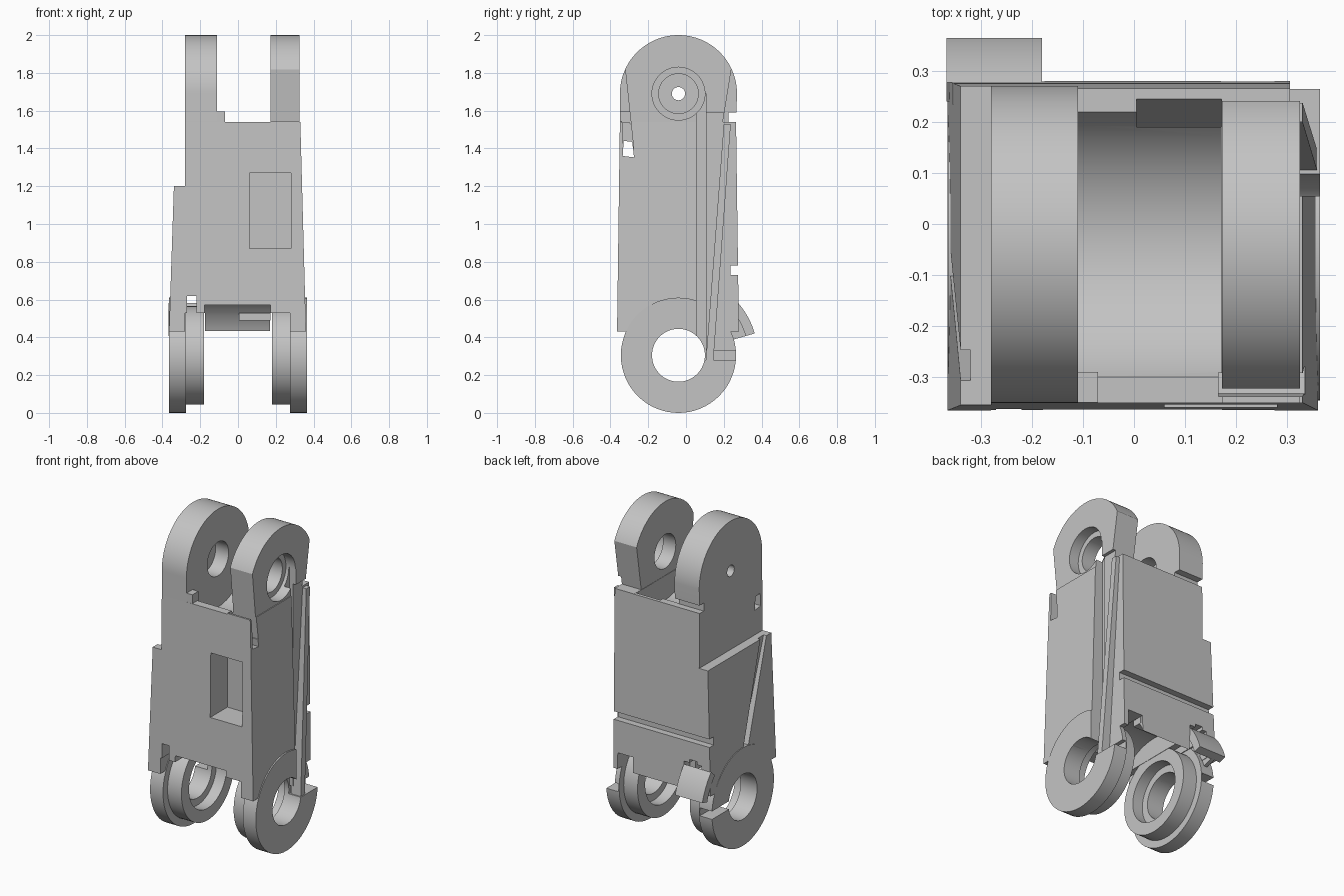
import bpy, bmesh, math

cube = bpy.data.objects.get("Cube")
if cube:
    bpy.data.objects.remove(cube, do_unlink=True)

# Single grey finish
grey = bpy.data.materials.new("matte_grey")
grey.use_nodes = True
COLOUR = (0.55, 0.55, 0.55, 1)
grey.diffuse_color = COLOUR
grey.node_tree.nodes["Principled BSDF"].inputs["Base Color"].default_value = COLOUR

CY, TOP, LOW = -0.04, 1.69, 0.305   # pivot axes
helpers, parts = [], []


def loft(name, ring_a, ring_b, helper=False):
    """Solid between two matching rings of points."""
    bm = bmesh.new()
    a = [bm.verts.new(p) for p in ring_a]
    b = [bm.verts.new(p) for p in ring_b]
    bm.faces.new(a)
    bm.faces.new(b)
    for i in range(len(a)):
        j = (i + 1) % len(a)
        bm.faces.new((a[i], a[j], b[j], b[i]))
    bmesh.ops.recalc_face_normals(bm, faces=bm.faces)
    mesh = bpy.data.meshes.new(name)
    bm.to_mesh(mesh)
    bm.free()
    mesh.materials.append(grey)
    ob = bpy.data.objects.new(name, mesh)
    bpy.context.scene.collection.objects.link(ob)
    ob.hide_render = helper
    (helpers if helper else parts).append(ob)
    return ob


def prism(name, profile, x0, x1, helper=False):
    """Extrude a (y, z) profile along x."""
    return loft(name, [(x0, y, z) for y, z in profile],
                [(x1, y, z) for y, z in profile], helper)


def box(name, x0, x1, y0, y1, z0, z1, helper=False):
    return prism(name, [(y0, z0), (y1, z0), (y1, z1), (y0, z1)], x0, x1, helper)


def arc(r, z, start=0, end=360, n=64):
    return [(CY + r * math.cos(math.radians(start + (end - start) * i / n)),
             z + r * math.sin(math.radians(start + (end - start) * i / n)))
            for i in range(n + 1 if end - start < 360 else n)]


def cut_box(*dims):
    return box("cutter", *dims, helper=True)


def cut_cyl(r, z, x0, x1):
    return prism("cutter", arc(r, z), x0, x1, True)


def cut(ob, cutters, operation='DIFFERENCE'):
    for c in cutters:
        m = ob.modifiers.new("cut", 'BOOLEAN')
        m.operation = operation
        m.solver = 'EXACT'
        m.object = c
    bpy.context.view_layer.update()
    dg = bpy.context.evaluated_depsgraph_get()
    mesh = bpy.data.meshes.new_from_object(ob.evaluated_get(dg))
    ob.modifiers.clear()
    ob.data = mesh


# Shared cutters: cable channel, side recess, shelf notch and front slot
channel = cut_box(0.28, 0.5, 0.055, 0.105, 0.3, TOP)
recess = cut_box(0.305, 0.5, 0.10, 0.4, 0.33, 1.59)
shelf = cut_box(-0.5, 0.5, 0.225, 0.4, 1.54, 1.59)
slot = prism("cutter", [(-0.335, 1.36), (-0.275, 1.353), (-0.285, 1.435), (-0.33, 1.44)],
             -0.5, 0.5, True)
lug_front = prism("cutter", [(-0.5, 1.82), (-0.322, 1.82), (-0.277, 1.4), (-0.33, 1.38),
                             (-0.338, 1.545), (-0.5, 1.545)], 0.165, 0.5, True)
lug_back = prism("cutter", [(0.4, 1.83), (0.242, 1.83), (0.195, 1.541), (0.4, 1.541)],
                 0.165, 0.5, True)

# Tapered main body
body = loft("link_body",
            [(-0.365, -0.365, 0.43), (0.36, -0.365, 0.43), (0.36, 0.28, 0.43), (-0.365, 0.28, 0.43)],
            [(-0.328, -0.35, 1.54), (0.33, -0.35, 1.54), (0.33, 0.265, 1.54), (-0.328, 0.265, 1.54)])
cuts = [channel, recess, slot, lug_front,
        cut_box(-0.5, -0.28, -0.5, 0.5, 1.2, 1.7),         # left shoulder
        cut_box(0.06, 0.28, -0.5, -0.19, 0.87, 1.27),      # front pocket
        cut_box(-0.5, 0.5, 0.235, 0.5, 0.73, 0.78),        # rear groove
        cut_cyl(0.30, TOP, -0.11, 0.17),                   # upper cradle
        cut_cyl(0.345, LOW, -0.178, 0.172),                # lower cradle
        cut_cyl(0.14, LOW, -0.5, 0.5),
        cut_box(-0.178, 0.172, -0.5, -0.2, 0.3, 0.57),     # front opening
        cut_box(-0.27, -0.22, -0.5, 0.5, 0.5, 0.62),       # latch slot
        cut_box(-0.30, -0.18, 0.22, 0.5, 0.4, 0.6),        # hook opening
        prism("cutter", [(0.25, 1.56), (0.19, 1.56), (0.19, 1.35)], 0.005, 0.171, True),
        prism("cutter", [(-0.31, 1.21), (-0.25, 1.21), (-0.05, 0.6), (-0.10, 0.6)],
              -0.5, -0.32, True)]
for x0, x1 in ((-0.28, -0.175), (0.17, 0.275)):
    cuts.append(cut_box(x0, x1, -0.5, 0.5, 0.3, 0.53))
cut(body, cuts)

# Upper lugs: rounded ears
ear = arc(0.31, TOP, 0, 180) + [(CY - 0.31, 1.38), (CY + 0.30, 1.38)]
left_ear = prism("upper_left_ear", ear, -0.28, -0.11)
cut(left_ear, [shelf, slot, cut_cyl(0.105, TOP, -0.2, 0), cut_cyl(0.035, TOP, -0.5, 0)])
right_ear = prism("upper_right_ear", ear, 0.172, 0.325)
cut(right_ear, [lug_front, lug_back, slot, channel, recess,
                cut_cyl(0.105, TOP, 0, 0.5), cut_cyl(0.14, TOP, 0.26, 0.5)])
box("ear_step", -0.112, -0.07, -0.349, -0.29, 1.5, 1.595)

# Lower lugs: outer ring plus smaller inner ring on each side
for side, name in ((-1, "right"), (1, "left")):
    def span(a, b):
        return sorted((side * a, side * b))
    outer = prism(f"lower_{name}_outer_ring", arc(0.305, LOW), *span(0.275, 0.364))
    inner = prism(f"lower_{name}_inner_ring", arc(0.26, LOW), *span(0.18, 0.276))
    gap = cut_box(*span(0.28, 0.5), 0.08, 0.4, 0.28, 0.33)
    bore = cut_cyl(0.14, LOW, *span(0.1, 0.5))
    cut(outer, [bore, gap] + ([channel, recess] if side > 0 else []))
    cut(inner, [cut_cyl(0.185, LOW, *span(0.1, 0.25)), bore])

# Slanted strip in the side recess
loft("slanted_strip",
     [(0.29, 0.10, 0.21), (0.36, 0.10, 0.21), (0.36, 0.14, 0.21), (0.29, 0.14, 0.21)],
     [(0.29, 0.20, 1.53), (0.33, 0.20, 1.53), (0.33, 0.237, 1.53), (0.29, 0.237, 1.53)])

# Rib inside the lower cradle
box("cradle_rib", 0.005, 0.171, 0.2, 0.262, 0.49, 0.53)

# Rear hook: curved bar on a thin neck
for name, r0, r1, x0, x1 in (("hook_bar", 0.37, 0.42, -0.367, -0.18),
                             ("hook_neck", 0.28, 0.375, -0.325, -0.303)):
    prism(name, arc(r0, LOW, 16, 41, 10) + arc(r1, LOW, 16, 41, 10)[::-1], x0, x1)

for ob in helpers:
    bpy.data.objects.remove(ob, do_unlink=True)

# Smooth curved walls, keep hard edges
bpy.ops.object.select_all(action='DESELECT')
for ob in parts:
    ob.select_set(True)
bpy.context.view_layer.objects.active = body
bpy.ops.object.shade_smooth_by_angle(angle=math.radians(30))
